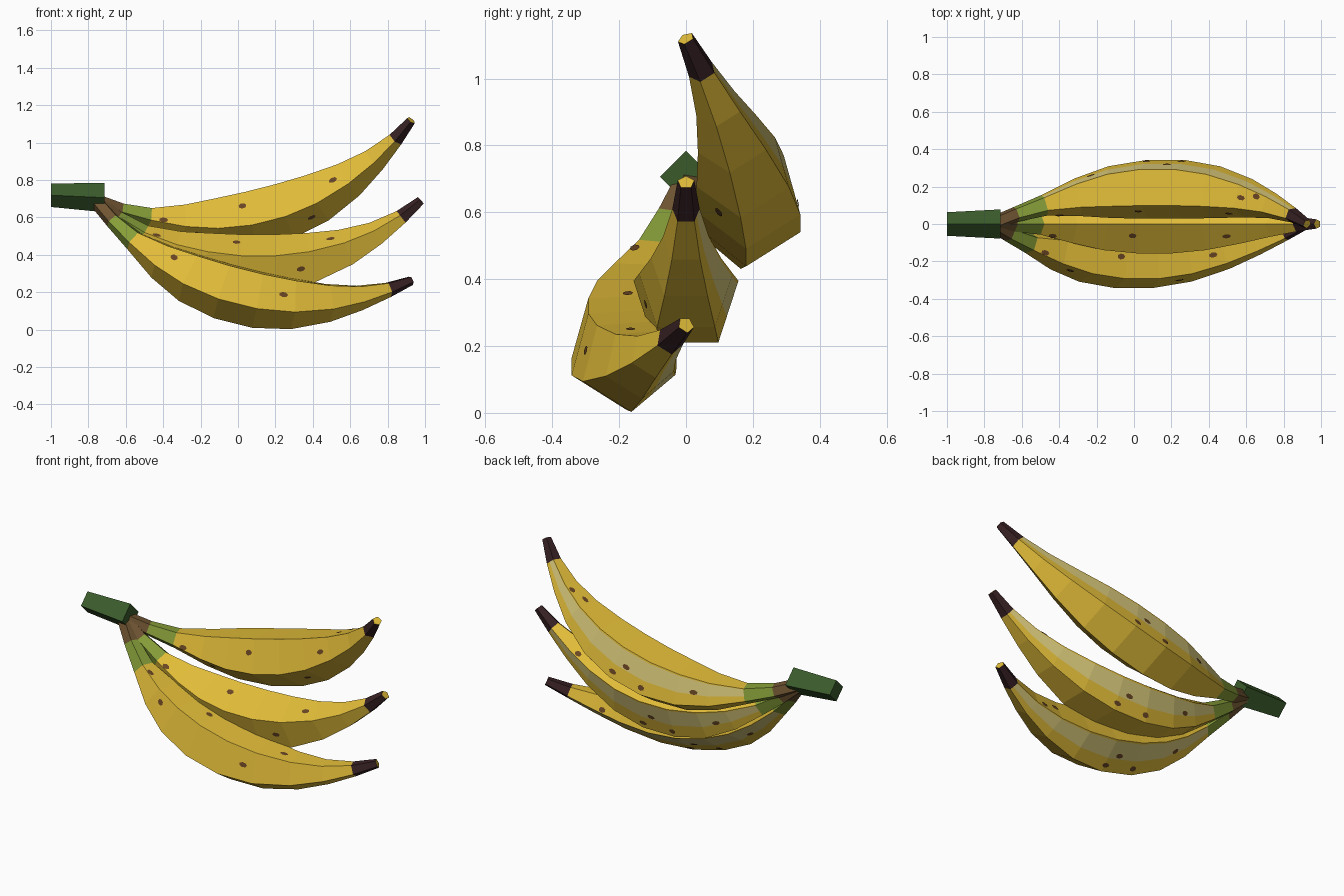
import bpy, bmesh, math
from mathutils import Vector, Matrix

if "Cube" in bpy.data.objects:
    bpy.data.objects.remove(bpy.data.objects["Cube"])

def material(name, rgb):
    m = bpy.data.materials.new(name)
    m.diffuse_color = (*rgb, 1)
    m.use_nodes = True
    m.node_tree.nodes["Principled BSDF"].inputs["Base Color"].default_value = m.diffuse_color
    return m

YELLOW = material("ripe yellow", (0.75, 0.50, 0.040))
PALE = material("pale yellow", (0.70, 0.59, 0.20))
GREEN = material("unripe green", (0.24, 0.34, 0.040))
BROWN = material("neck brown", (0.16, 0.09, 0.032))
TIP = material("tip dark brown", (0.038, 0.015, 0.017))
SPOT = material("spot brown", (0.14, 0.06, 0.017))
STEM = material("stem dark green", (0.042, 0.105, 0.024))

def add_object(name, bm, mats, matrix=Matrix()):
    mesh = bpy.data.meshes.new(name)
    bm.transform(matrix)
    bm.to_mesh(mesh)
    bm.free()
    for m in mats:
        mesh.materials.append(m)
    ob = bpy.data.objects.new(name, mesh)
    bpy.context.collection.objects.link(ob)

def loft(rings, paint):
    """Skin closed rings; paint(segment, side) gives the material index, caps use side None."""
    bm = bmesh.new()
    vs = [[bm.verts.new(p) for p in ring] for ring in rings]
    n = len(rings[0])
    for i in range(len(vs) - 1):
        for j in range(n):
            k = (j + 1) % n
            f = bm.faces.new((vs[i][j], vs[i][k], vs[i + 1][k], vs[i + 1][j]))
            f.material_index = paint(i, j)
    bm.faces.new(vs[0]).material_index = paint(0, None)
    bm.faces.new(vs[-1]).material_index = paint(len(vs) - 1, None)
    bmesh.ops.recalc_face_normals(bm, faces=bm.faces)
    return bm

# Banana: pentagon swept along an arc, stations are (arc angle, radius)
HALF, ARC_R, HALF_ANGLE = 0.87, 1.256, math.radians(43.8)
STATIONS = [(-43.8, .040), (-37, .043), (-29.5, .060), (-21, .108), (-13, .147),
            (-4.4, .165), (4.4, .165), (13, .147), (22, .110), (30, .072),
            (37.5, .043), (43.8, .026)]

def pentagon(deg, r):
    t = math.radians(deg)
    centre = Vector((HALF + ARC_R * math.sin(t), 0, ARC_R * (math.cos(HALF_ANGLE) - math.cos(t))))
    up = Vector((-math.sin(t), 0, math.cos(t)))
    pts = []
    for j in range(5):
        a = math.radians(90 + 72 * j)
        pts.append(centre + Vector((0, r * math.cos(a), 0)) + up * r * math.sin(a))
    return pts

PENTS = [pentagon(*s) for s in STATIONS]

def banana_paint(i, j):
    if j is None:
        return 3 if i == 0 else 0
    if i == 0:
        return 3
    if i == 1:
        return 2
    if i == len(STATIONS) - 2:
        return 4
    return 1 if j == 4 else 0          # pale streak along the back face

# Spots: (pentagon side, distance along chord, position across side)
SPOTS = [(0, .74, .40), (0, 1.28, .55), (0, .31, .85), (1, .483, .35), (1, 1.09, .5),
         (4, 1.37, .5), (4, 1.45, .2), (3, .90, .52), (3, .96, .2), (3, .78, .2), (3, .50, .5)]

def build_spots():
    bm = bmesh.new()
    for n, (side, u, v) in enumerate(SPOTS):
        deg = math.degrees(math.asin((u - HALF) / ARC_R))
        i = max(k for k in range(len(STATIONS) - 1) if STATIONS[k][0] <= deg)
        t = (deg - STATIONS[i][0]) / (STATIONS[i + 1][0] - STATIONS[i][0])
        k = (side + 1) % 5
        lo = PENTS[i][side].lerp(PENTS[i + 1][side], t)
        hi = PENTS[i][k].lerp(PENTS[i + 1][k], t)
        across = (hi - lo).normalized()
        along = PENTS[i + 1][side].lerp(PENTS[i + 1][k], v) - PENTS[i][side].lerp(PENTS[i][k], v)
        along = (along - across * along.dot(across)).normalized()
        middle = sum(PENTS[i], Vector()).lerp(sum(PENTS[i + 1], Vector()), t) / 5
        normal = along.cross(across)
        if normal.dot(lo.lerp(hi, v) - middle) < 0:
            normal, across = -normal, -across
        c = lo.lerp(hi, v) + normal * 0.003
        w, h = (.024, .014) if n % 3 else (.021, .016)
        ring = [c + along * w * math.cos(a) + across * h * math.sin(a)
                for a in (math.tau * q / 7 for q in range(7))]
        bm.faces.new([bm.verts.new(p) for p in ring])
    return bm

# Three bananas fanned out from the stem: same shape, tilted and rolled
for label, tilt, roll in (("upper", -14.3, 33), ("middle", 0, 0), ("lower", 14.2, -33)):
    place = (Matrix.Translation((-.76, 0, .69))
             @ Matrix.Rotation(math.radians(tilt), 4, 'Y')
             @ Matrix.Rotation(math.radians(roll), 4, 'X'))
    rings = [p[:4] + [p[3].lerp(p[4], .42), p[3].lerp(p[4], .95), p[4]] for p in PENTS]
    add_object(label + "_banana", loft(rings, banana_paint),
               [YELLOW, PALE, GREEN, BROWN, TIP], place)
    add_object(label + "_banana_spots", build_spots(), [SPOT], place)

# Stem: tapered square bar standing on its edge
def diamond(x, z, r):
    return [Vector((x, r * math.cos(q * math.pi / 2), z + r * math.sin(q * math.pi / 2)))
            for q in range(4)]

add_object("stem", loft([diamond(-1, .719, .063), diamond(-.715, .706, .078)],
                        lambda i, j: 0), [STEM])
